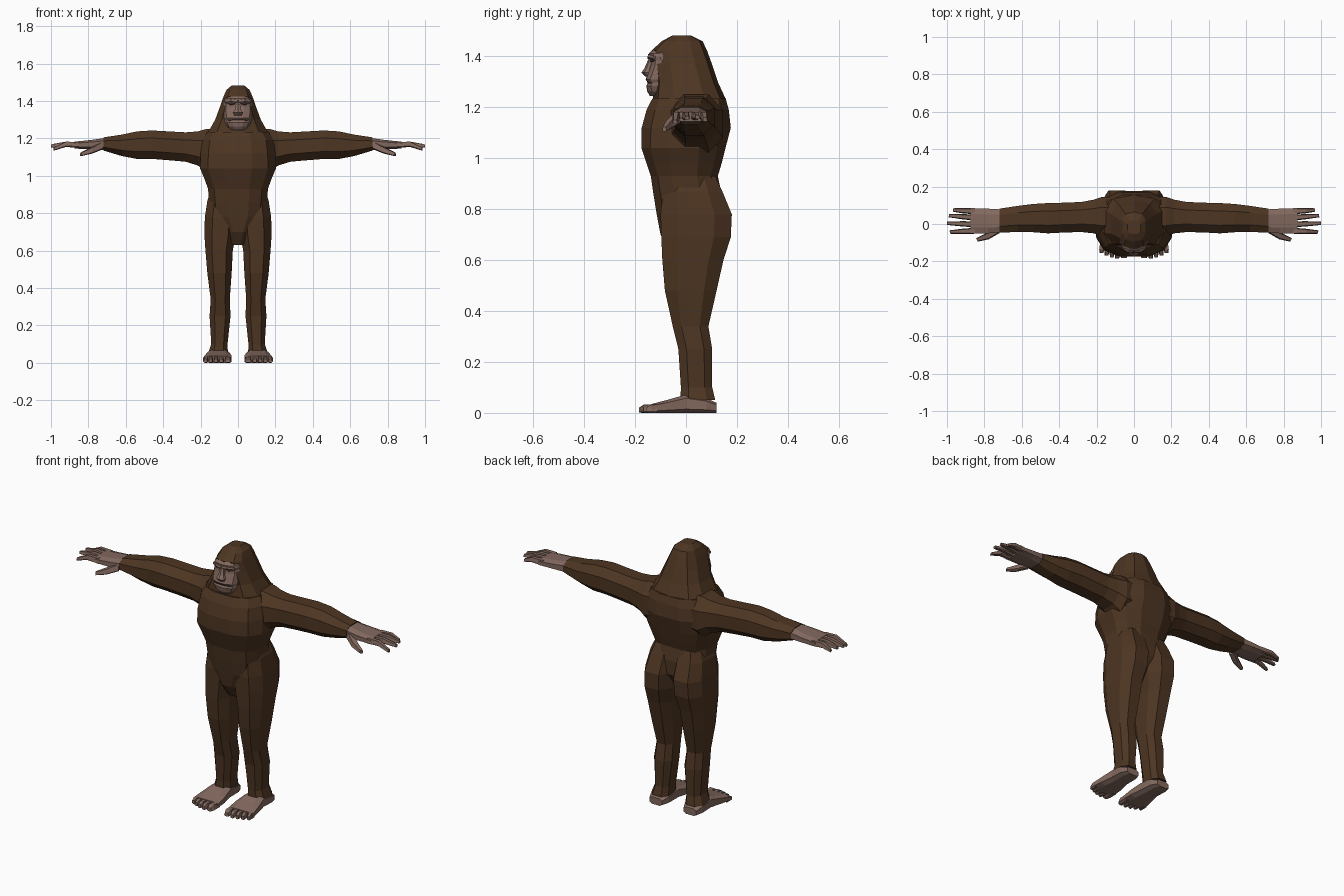
import bpy, bmesh, math
from mathutils import Vector


def material(name, rgb):
    m = bpy.data.materials.new(name)
    m.diffuse_color = (*rgb, 1)
    return m


FUR = material("dark brown fur", (0.075, 0.036, 0.016))
SKIN = material("bare skin", (0.225, 0.140, 0.113))
SHADE = material("dark skin crease", (0.055, 0.032, 0.025))


def unit_ring(n, power):
    """Rounded-square outline, flat sides facing the axes, filling -1..1."""
    pts = []
    for i in range(n):
        a = 2 * math.pi * (i + 0.5) / n
        c, s = math.cos(a), math.sin(a)
        pts.append((math.copysign(abs(c) ** power, c), math.copysign(abs(s) ** power, s)))
    mx = max(abs(p[0]) for p in pts)
    my = max(abs(p[1]) for p in pts)
    return [(p[0] / mx, p[1] / my) for p in pts]


def loft(name, rings, mat, mirror=False):
    """Skin a list of equal-length closed rings and cap both ends."""
    bm = bmesh.new()
    rows = [[bm.verts.new(p) for p in r] for r in rings]
    n = len(rows[0])
    for a, b in zip(rows, rows[1:]):
        for i in range(n):
            j = (i + 1) % n
            bm.faces.new((a[i], a[j], b[j], b[i]))
    bm.faces.new(rows[0])
    bm.faces.new(rows[-1])
    bmesh.ops.recalc_face_normals(bm, faces=bm.faces)
    mesh = bpy.data.meshes.new(name)
    bm.to_mesh(mesh)
    bm.free()
    mesh.materials.append(mat)
    ob = bpy.data.objects.new(name, mesh)
    bpy.context.collection.objects.link(ob)
    if mirror:
        mod = ob.modifiers.new("mirror", 'MIRROR')
        mod.use_mirror_merge = False
    return ob


def stack(name, axis, sections, mat, n=8, power=0.8, mirror=False):
    """Sections: position on axis, then low/high of the two other axes in xyz order."""
    shape = unit_ring(n, power)
    rings = []
    for pos, u0, u1, v0, v1 in sections:
        ring = []
        for u, v in shape:
            p = [(u0 + u1) / 2 + u * (u1 - u0) / 2, (v0 + v1) / 2 + v * (v1 - v0) / 2]
            p.insert(axis, pos)
            ring.append(p)
        rings.append(ring)
    return loft(name, rings, mat, mirror)


def digit(name, points, mat):
    """Tapering finger or toe; points: centre, half width across y/x, half height."""
    a, b = Vector(points[0][0]), Vector(points[-1][0])
    side = (b - a).cross(Vector((0, 0, 1))).normalized()
    rings = []
    for c, w, h in points:
        c = Vector(c)
        rings.append([c + side * (u * w) + Vector((0, 0, v * h))
                      for u, v in ((-1, -.6), (-.5, -1), (.5, -1), (1, -.6), (.7, 1), (-.7, 1))])
    return loft(name, rings, mat, True)


# Torso: z, half width, front y, back y
torso = [(0.63, 0.035, -0.06, 0.02), (0.70, 0.075, -0.10, 0.09), (0.78, 0.14, -0.115, 0.14),
         (0.86, 0.155, -0.128, 0.14), (0.93, 0.16, -0.138, 0.125), (0.98, 0.178, -0.155, 0.14),
         (1.04, 0.203, -0.175, 0.155), (1.12, 0.20, -0.174, 0.176), (1.19, 0.19, -0.155, 0.168),
         (1.235, 0.165, -0.132, 0.156)]
stack("torso", 2, [(z, -w, w, f, b) for z, w, f, b in torso], FUR, 12, 0.75)

# Hooded head of hair flowing down to the shoulders
hood = [(1.19, 0.18, -0.14, 0.165), (1.235, 0.158, -0.13, 0.155), (1.30, 0.122, -0.122, 0.125),
        (1.37, 0.096, -0.13, 0.102), (1.425, 0.077, -0.134, 0.082), (1.46, 0.061, -0.095, 0.065),
        (1.482, 0.034, -0.055, 0.02)]
stack("hair_hood", 2, [(z, -w, w, f, b) for z, w, f, b in hood], FUR, 10, 0.72)

# Arms: x, y range, z range
arm = [(0.08, -0.06, 0.14, 1.03, 1.25), (0.17, -0.065, 0.145, 1.02, 1.25),
       (0.215, -0.05, 0.13, 1.055, 1.237), (0.28, -0.043, 0.118, 1.075, 1.232),
       (0.37, -0.045, 0.114, 1.083, 1.237), (0.46, -0.05, 0.112, 1.09, 1.242),
       (0.54, -0.044, 0.107, 1.09, 1.237), (0.62, -0.042, 0.097, 1.105, 1.22),
       (0.72, -0.047, 0.082, 1.135, 1.205)]
stack("arm", 0, arm, FUR, 8, 0.85, True)

# Hands
palm = [(0.71, -0.044, 0.078, 1.138, 1.202), (0.78, -0.05, 0.082, 1.142, 1.192),
        (0.875, -0.05, 0.085, 1.145, 1.182)]
stack("palm", 0, palm, SKIN, 8, 0.7, True)
for i, (y0, y1, tip, z) in enumerate([(-0.036, -0.043, 0.985, 1.142), (-0.002, 0.004, 1.0, 1.158),
                                      (0.034, 0.045, 0.99, 1.162), (0.068, 0.075, 0.968, 1.152)]):
    digit(f"finger_{i + 1}", [((0.85, y0, 1.165), 0.016, 0.016),
                              ((0.92, (y0 + y1) / 2, 1.168), 0.014, 0.014),
                              ((tip, y1, z), 0.009, 0.008)], SKIN)
digit("thumb", [((0.73, -0.03, 1.16), 0.022, 0.02), ((0.785, -0.066, 1.134), 0.018, 0.016),
                ((0.84, -0.085, 1.114), 0.010, 0.009)], SKIN)

# Legs: z, x range, y range
leg = [(0.05, 0.054, 0.160, -0.022, 0.115), (0.10, 0.056, 0.143, -0.02, 0.103),
       (0.25, 0.040, 0.152, -0.03, 0.103), (0.34, 0.044, 0.146, -0.052, 0.088),
       (0.48, 0.034, 0.164, -0.083, 0.12), (0.60, 0.028, 0.174, -0.093, 0.147),
       (0.69, 0.010, 0.180, -0.097, 0.176), (0.78, 0.005, 0.177, -0.10, 0.180),
       (0.87, 0.005, 0.163, -0.09, 0.143), (0.93, 0.02, 0.14, -0.07, 0.115)]
stack("leg", 2, leg, FUR, 8, 0.75, True)

# Feet: y, x range, z range
foot = [(0.119, 0.068, 0.148, 0.0, 0.04), (0.08, 0.052, 0.162, 0.0, 0.058),
        (0.0, 0.048, 0.162, 0.0, 0.072), (-0.07, 0.036, 0.176, 0.0, 0.052),
        (-0.135, 0.034, 0.186, 0.0, 0.035)]
stack("foot", 1, foot, SKIN, 8, 0.6, True)
for i, (x, tip, w) in enumerate([(0.053, -0.182, 0.020), (0.088, -0.184, 0.014), (0.117, -0.178, 0.013),
                                 (0.145, -0.168, 0.013), (0.172, -0.155, 0.013)]):
    digit(f"toe_{i + 1}", [((x, -0.115, 0.016), w, 0.016), ((x, tip + 0.018, 0.016), w, 0.016),
                           ((x + 0.002, tip, 0.011), w * 0.75, 0.010)], SKIN)

# Face mask: z, half width, front y
mask = [(1.245, 0.042, -0.142), (1.262, 0.060, -0.152), (1.285, 0.070, -0.156), (1.297, 0.073, -0.150),
        (1.310, 0.075, -0.159), (1.335, 0.077, -0.150), (1.365, 0.078, -0.140), (1.385, 0.077, -0.138),
        (1.398, 0.075, -0.147), (1.412, 0.071, -0.146), (1.425, 0.058, -0.132)]
columns = [(-1, 0.045), (-0.82, 0.018), (-0.4, 0.003), (0, 0), (0.4, 0.003), (0.82, 0.018), (1, 0.045)]
loft("face", [[(t * w, f + d, z) for t, d in columns] + [(w * 0.9, -0.04, z), (-w * 0.9, -0.04, z)]
              for z, w, f in mask], SKIN)

# Nose wedge and brow ridge
stack("nose", 2, [(1.322, -0.020, 0.020, -0.160, -0.13), (1.337, -0.026, 0.026, -0.175, -0.13),
                  (1.355, -0.016, 0.016, -0.163, -0.13), (1.392, -0.010, 0.010, -0.147, -0.13)], SKIN, 6, 1)
digit("brow", [((0.0, -0.143, 1.397), 0.010, 0.007), ((0.035, -0.142, 1.402), 0.010, 0.007),
               ((0.066, -0.122, 1.396), 0.008, 0.006)], SKIN)

# Thin eye and mouth creases
digit("eye_crease", [((0.017, -0.1375, 1.383), 0.004, 0.003), ((0.034, -0.1345, 1.384), 0.004, 0.005),
                     ((0.054, -0.127, 1.383), 0.004, 0.003)], SHADE)
digit("mouth_crease", [((0.0, -0.149, 1.297), 0.004, 0.0025), ((0.03, -0.146, 1.297), 0.004, 0.0025),
                       ((0.05, -0.139, 1.295), 0.004, 0.0015)], SHADE)
